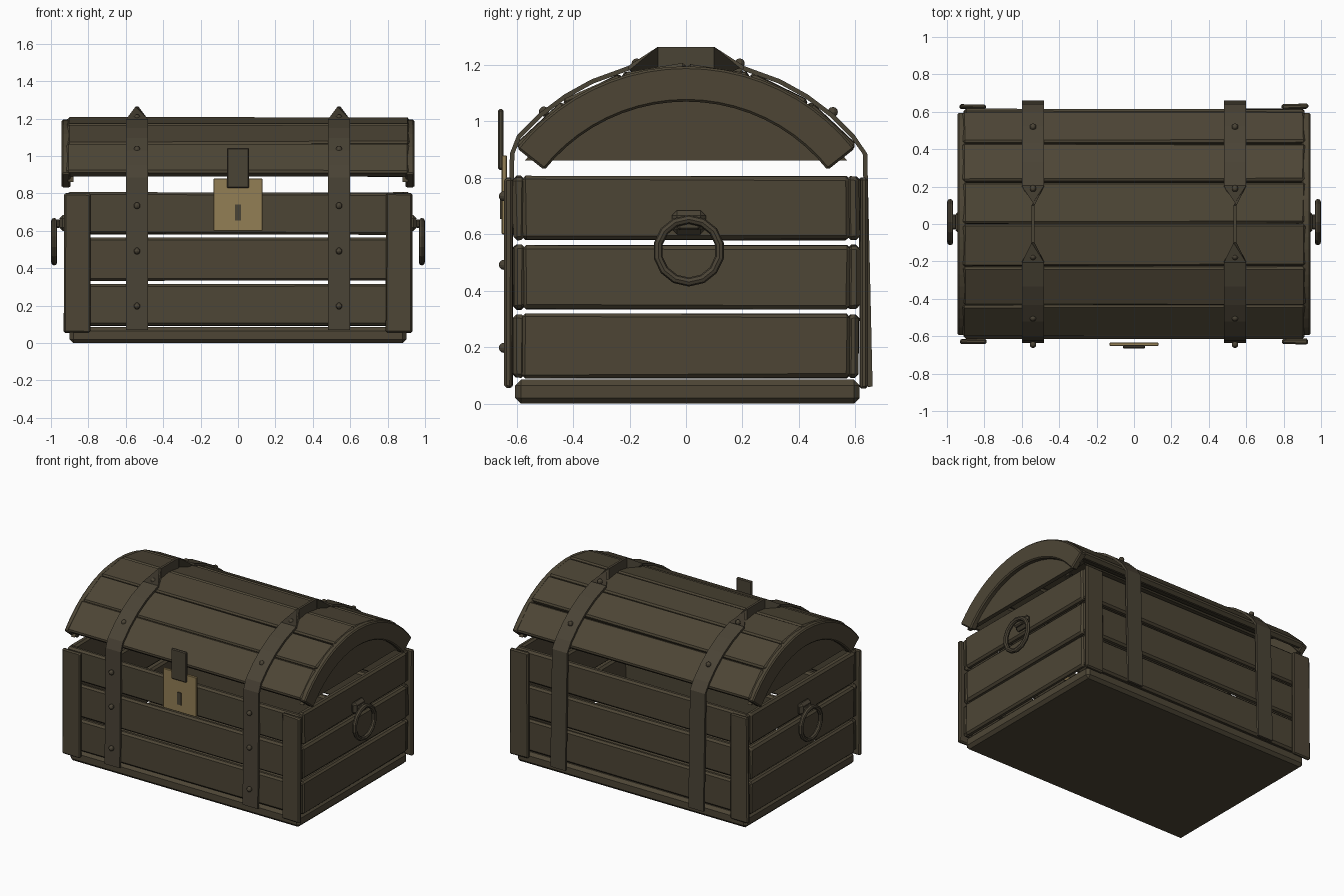
import bpy, bmesh, math, random
from mathutils import Vector

if "Cube" in bpy.data.objects:
    bpy.data.objects.remove(bpy.data.objects["Cube"])

random.seed(4)


def material(name, rgb):
    m = bpy.data.materials.new(name)
    m.diffuse_color = (*rgb, 1)
    m.use_nodes = True
    m.node_tree.nodes["Principled BSDF"].inputs["Base Color"].default_value = m.diffuse_color
    return m


WOOD = material("dark wood", (0.074, 0.060, 0.036))
IRON = material("dark iron", (0.068, 0.056, 0.036))
BRASS = material("dull brass", (0.29, 0.21, 0.09))
CZ = 0.43  # height of the lid arc centre


def finish(bm, name, mat, bevel=0.0):
    bmesh.ops.recalc_face_normals(bm, faces=bm.faces)
    me = bpy.data.meshes.new(name)
    bm.to_mesh(me)
    bm.free()
    me.materials.append(mat)
    ob = bpy.data.objects.new(name, me)
    bpy.context.collection.objects.link(ob)
    if bevel:
        mod = ob.modifiers.new("bevel", 'BEVEL')
        mod.width = bevel
        mod.segments = 1
    return ob


def box(name, lo, hi, mat, bevel=0.0, jitter=0.0):
    bm = bmesh.new()
    bmesh.ops.create_cube(bm, size=1)
    for v in bm.verts:
        v.co = Vector([(hi[i] if v.co[i] > 0 else lo[i]) + random.uniform(-jitter, jitter)
                       for i in range(3)])
    return finish(bm, name, mat, bevel)


def arc(r, deg):
    a = math.radians(deg)
    return r * math.sin(a), CZ + r * math.cos(a)


def prism(name, pts, x0, x1, mat, bevel=0.0, jitter=0.0):
    """Extrude a (y, z) outline along x."""
    bm = bmesh.new()
    f = bm.faces.new([bm.verts.new((x0, y, z)) for y, z in pts])
    ext = bmesh.ops.extrude_face_region(bm, geom=[f])
    for v in ext['geom']:
        if isinstance(v, bmesh.types.BMVert):
            v.co.x = x1
    for v in bm.verts:
        v.co += Vector([random.uniform(-jitter, jitter) for _ in range(3)])
    return finish(bm, name, mat, bevel)


# floor slab
box("base", (-0.9, -0.605, 0), (0.9, 0.615, 0.085), WOOD, 0.02)

# wall planks, open gaps between the rows
for i, (z0, z1) in enumerate([(0.092, 0.318), (0.336, 0.562), (0.58, 0.805)]):
    for s, side in ((-1, "front"), (1, "back")):
        y = sorted((s * 0.57, s * 0.613))
        box(f"{side}_plank_{i}", (-0.91, y[0], z0), (0.91, y[1], z1), WOOD, 0.013, 0.004)
    for s, side in ((-1, "left"), (1, "right")):
        x = sorted((s * 0.872, s * 0.917))
        box(f"{side}_plank_{i}", (x[0], -0.58, z0), (x[1], 0.58, z1), WOOD, 0.013, 0.004)

# flat corner boards on front and back
for sx in (-1, 1):
    for sy in (-1, 1):
        x = sorted((sx * 0.79, sx * 0.93))
        y = sorted((sy * 0.615, sy * 0.642))
        box("corner_board", (x[0], y[0], 0.055), (x[1], y[1], 0.80), WOOD, 0.008, 0.003)

# curved lid planks
STEP = 17.2
for i in range(6):
    a, b = (i - 3) * STEP + 0.2, (i - 2) * STEP - 0.2
    prism(f"lid_plank_{i}", [arc(0.777, a), arc(0.777, b), arc(0.725, b), arc(0.725, a)],
          -0.915, 0.915, WOOD, 0.011, 0.004)

# lid end panels and raised arch bands
N = 20
for s, side in ((-1, "left"), (1, "right")):
    lim = math.degrees(math.acos((0.862 - CZ) / 0.715))
    prism(f"lid_end_{side}", [arc(0.715, -lim + 2 * lim * k / N) for k in range(N + 1)],
          s * 0.88, s * 0.91, WOOD)
    angs = [-51.6 + 103.2 * k / N for k in range(N + 1)]
    prism(f"lid_arch_{side}", [arc(0.765, a) for a in angs] + [arc(0.64, a) for a in reversed(angs)],
          s * 0.895, s * 0.943, WOOD, 0.008)

# iron straps: up the front, over the lid, twisted on edge at the crown, down the back
path = [(-0.628, 0.07, 0), (-0.616, 0.885, 0)]
path += [(*arc(0.785, a), 0) for a in (-49, -41, -33, -25, -15)]
path += [(-0.1, 1.205, 90), (0.1, 1.205, 90)]
path += [(*arc(0.785, a), 0) for a in (15, 25, 33, 41, 49)]
path += [(0.634, 0.885, 0), (0.653, 0.06, 0)]
for sx in (-1, 1):
    bm = bmesh.new()
    rings = []
    for k, (y, z, tw) in enumerate(path):
        p, q = path[max(k - 1, 0)], path[min(k + 1, len(path) - 1)]
        n = Vector((0, -(q[1] - p[1]), q[0] - p[0])).normalized()
        if tw:
            n = Vector((0, 0, 1))
        c, s = math.cos(math.radians(tw)), math.sin(math.radians(tw))
        X = Vector((1, 0, 0))
        w, t = (X * c + n * s) * 0.059, (n * c - X * s) * 0.008
        o = Vector((sx * 0.54, y, z))
        rings.append([bm.verts.new(o + d) for d in (w + t, t - w, -w - t, w - t)])
    for r0, r1 in zip(rings, rings[1:]):
        for j in range(4):
            bm.faces.new((r0[j], r0[(j + 1) % 4], r1[(j + 1) % 4], r1[j]))
    bm.faces.new(rings[0])
    bm.faces.new(rings[-1])
    finish(bm, "strap", IRON)

    # rivets on the strap
    spots = [(-0.645, z) for z in (0.198, 0.492, 0.735)]
    spots += [(-0.503, 1.035), (-0.175, 1.205), (0.19, 1.205), (0.52, 1.033)]
    for y, z in spots:
        bm = bmesh.new()
        bmesh.ops.create_uvsphere(bm, u_segments=10, v_segments=6, radius=0.018)
        bmesh.ops.translate(bm, verts=bm.verts, vec=(sx * 0.54, y, z))
        finish(bm, "rivet", IRON)

    # ring handle and its bracket
    x = sorted((sx * 0.91, sx * 0.955))
    box("handle_bracket", (x[0], -0.05, 0.60), (x[1], 0.07, 0.685), IRON, 0.018)
    x = sorted((sx * 0.95, sx * 0.975))
    box("handle_clasp", (x[0], -0.03, 0.615), (x[1], 0.05, 0.66), IRON, 0.008)
    bpy.ops.mesh.primitive_torus_add(major_segments=14, minor_segments=8, major_radius=0.111,
                                     minor_radius=0.016, location=(sx * 0.983, 0.01, 0.542),
                                     rotation=(0, math.pi / 2, 0))
    ring = bpy.context.object
    ring.name = "ring_handle"
    ring.data.materials.append(IRON)

# lock plate, keyhole and hasp
box("lock_plate", (-0.13, -0.653, 0.60), (0.13, -0.634, 0.88), BRASS, 0.003)
box("keyhole", (-0.015, -0.659, 0.655), (0.015, -0.650, 0.742), IRON)
box("hasp", (-0.06, -0.666, 0.828), (0.06, -0.646, 1.043), IRON, 0.006)
